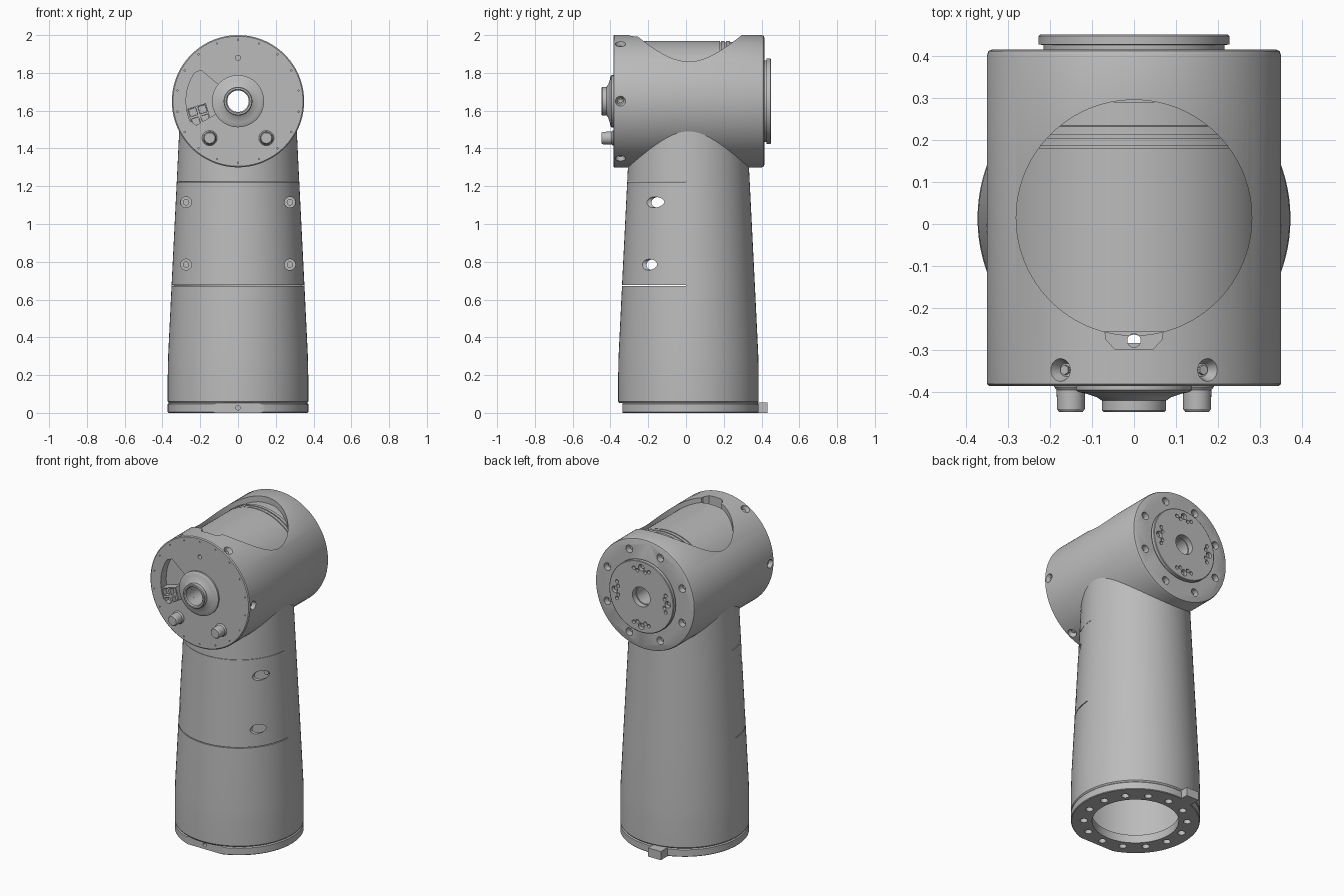
import bpy, bmesh
from math import sin, cos, pi, radians
from mathutils import Matrix, Vector

if "Cube" in bpy.data.objects:
    bpy.data.objects.remove(bpy.data.objects["Cube"])

grey = bpy.data.materials.new("machined_grey")
grey.use_nodes = True
grey.diffuse_color = (0.5, 0.5, 0.5, 1)
grey.node_tree.nodes["Principled BSDF"].inputs["Base Color"].default_value = (0.5, 0.5, 0.5, 1)

HEAD_Z, HEAD_R = 1.65, 0.35
LEG_Y = 0.013
HEAD = Vector((0, 0, HEAD_Z))
LEG = Vector((0, LEG_Y, 0))
Y, Z = Vector((0, 1, 0)), Vector((0, 0, 1))


def finish(name, bm):
    bmesh.ops.recalc_face_normals(bm, faces=bm.faces)
    mesh = bpy.data.meshes.new(name)
    bm.to_mesh(mesh)
    bm.free()
    mesh.materials.append(grey)
    ob = bpy.data.objects.new(name, mesh)
    bpy.context.collection.objects.link(ob)
    return ob


def lathe(name, profile, origin, axis=Z, tube=False, steps=96):
    """Turn (radius, height) points about an axis; a tube closes on itself."""
    bm = bmesh.new()
    turn = Z.rotation_difference(axis).to_matrix()
    rings = []
    for r, h in profile:
        rings.append([bm.verts.new(origin + turn @ Vector(
            (r * cos(2 * pi * i / steps), r * sin(2 * pi * i / steps), h)))
            for i in range(steps)])
    pairs = list(zip(rings, rings[1:]))
    if tube:
        pairs.append((rings[-1], rings[0]))
    else:
        bm.faces.new(rings[0])
        bm.faces.new(rings[-1])
    for a, b in pairs:
        for i in range(steps):
            j = (i + 1) % steps
            bm.faces.new((a[i], a[j], b[j], b[i]))
    return finish(name, bm)


def add_rod(bm, start, direction, length, r1, r2=None, steps=24):
    """Add a straight or conical rod to a mesh."""
    rot = Z.rotation_difference(direction).to_matrix().to_4x4()
    mid = Vector(start) + direction * length / 2
    bmesh.ops.create_cone(bm, cap_ends=True, segments=steps, radius1=r1,
                          radius2=r1 if r2 is None else r2, depth=length,
                          matrix=Matrix.Translation(mid) @ rot)


def add_box(bm, low, high):
    low, high = Vector(low), Vector(high)
    size = Matrix.Diagonal((*(high - low), 1))
    return bmesh.ops.create_cube(bm, size=1, matrix=Matrix.Translation((low + high) / 2) @ size)


def cut(ob, bm):
    """Subtract a mesh from an object."""
    cutter = finish("cutter", bm)
    cutter.hide_render = True
    mod = ob.modifiers.new("cut", 'BOOLEAN')
    mod.operation, mod.solver, mod.object = 'DIFFERENCE', 'EXACT', cutter
    bpy.context.view_layer.objects.active = ob
    bpy.ops.object.modifier_apply(modifier=mod.name)
    bpy.data.objects.remove(cutter)


def around(radius, angle, y):
    """Point around the head axis, angle measured from the right in front view."""
    return Vector((radius * cos(angle), y, HEAD_Z + radius * sin(angle)))


# Horizontal head housing
head = lathe("head_housing", [(0.344, -0.385), (HEAD_R, -0.38), (HEAD_R, 0.4),
                              (0.346, 0.411), (0.337, 0.415)], HEAD, Y, steps=128)

# Round top opening, then the shaft bore and the cable drill
bm = bmesh.new()
add_rod(bm, (0, 0.015, 1.78), Z, 0.4, 0.28, steps=96)
cut(head, bm)
bm = bmesh.new()
add_rod(bm, (0, -0.6, HEAD_Z), Y, 1.2, 0.057, steps=48)
cut(head, bm)

# Rounded pocket in front of the opening
bm = bmesh.new()
base = [bm.verts.new((x, y, 1.93)) for x, y in
        [(-0.07, -0.25), (-0.066, -0.275), (-0.045, -0.298), (0.045, -0.298), (0.066, -0.275), (0.07, -0.25)]]
top = bmesh.ops.extrude_face_region(bm, geom=[bm.faces.new(base)])["geom"]
bmesh.ops.translate(bm, vec=(0, 0, 0.2), verts=[v for v in top if isinstance(v, bmesh.types.BMVert)])
cut(head, bm)
bm = bmesh.new()
add_rod(bm, (0, -0.277, 1.1), Z, 1, 0.016)
cut(head, bm)

# Sector recess in the front face
bm = bmesh.new()
arc = [radians(140 + 7 * i) for i in range(11)]
pts = [around(0.275 - 0.02 * (i in (0, 10)), a, -0.5) for i, a in enumerate(arc)]
pts += [around(0.13, a, -0.5) for a in reversed(arc)]
out = bmesh.ops.extrude_face_region(bm, geom=[bm.faces.new([bm.verts.new(p) for p in pts])])["geom"]
bmesh.ops.translate(bm, vec=(0, 0.17, 0), verts=[v for v in out if isinstance(v, bmesh.types.BMVert)])
cut(head, bm)

# Radial screw holes, rear bolt holes and fine rim holes
bm = bmesh.new()
screws = bmesh.new()
for i in range(6):
    a = radians(30 + 60 * i) + radians(30) * 2
    a = radians(60 * i)
    inward = Vector((-cos(a), 0, -sin(a)))
    add_rod(bm, around(0.352, a, -0.347), inward, 0.03, 0.028, 0.016)
    add_rod(screws, around(0.332, a, -0.347), inward, 0.02, 0.012, steps=6)
for i in range(8):
    a = radians(22.5 + 45 * i)
    add_rod(bm, around(0.285, a, 0.375), Y, 0.06, 0.024)
    add_rod(screws, around(0.285, a, 0.37), Y, 0.02, 0.013, steps=6)
for i in range(18):
    add_rod(bm, around(0.325, radians(10 + 20 * i), -0.4), Y, 0.025, 0.004, steps=8)
add_rod(bm, around(0.23, pi / 2, -0.4), Y, 0.05, 0.013)
cut(head, bm)
finish("head_screws", screws)

# Inner drum seen through the opening, with two grooves
lathe("inner_drum", [(0.057, -0.255), (0.32, -0.255), (0.32, 0.18), (0.312, 0.18), (0.312, 0.186),
                     (0.32, 0.186), (0.32, 0.205), (0.312, 0.205), (0.312, 0.212), (0.32, 0.212),
                     (0.32, 0.232), (0.314, 0.234), (0.314, 0.29), (0.057, 0.29)], HEAD, Y, tube=True)

# Front hub
lathe("front_hub", [(0.057, -0.3), (0.057, -0.44), (0.063, -0.447), (0.072, -0.447), (0.076, -0.443),
                    (0.076, -0.42), (0.088, -0.412), (0.115, -0.403), (0.13, -0.4), (0.138, -0.395),
                    (0.138, -0.3)], HEAD, Y, tube=True, steps=64)

# Front locating posts
for side, label in ((1, "left"), (-1, "right")):
    lathe(label + "_post", [(0.04, -0.37), (0.04, -0.387), (0.034, -0.395), (0.033, -0.44), (0.028, -0.447)],
          Vector((side * 0.15, 0, 1.455)), Y, steps=32)

# Four-way connector with sunken sockets
bm = bmesh.new()
place = Matrix.Translation((-0.205, -0.385, 1.575)) @ Matrix.Rotation(radians(-17), 4, 'Y')
bmesh.ops.create_grid(bm, x_segments=2, y_segments=2, size=0.052,
                      matrix=place @ Matrix.Rotation(pi / 2, 4, 'X'))
fronts = bm.faces[:]
sides = bmesh.ops.extrude_face_region(bm, geom=fronts, use_keep_orig=True)["geom"]
bmesh.ops.translate(bm, vec=(0, 0.07, 0), verts=[v for v in sides if isinstance(v, bmesh.types.BMVert)])
bmesh.ops.recalc_face_normals(bm, faces=bm.faces)
bmesh.ops.inset_individual(bm, faces=fronts, thickness=0.009)
bmesh.ops.inset_individual(bm, faces=fronts, thickness=0.001, depth=-0.03)
finish("connector", bm)

# Rear output flange with four screw clusters
flange = lathe("output_flange", [(0.062, 0.38), (0.215, 0.38), (0.215, 0.425), (0.227, 0.427),
                                 (0.227, 0.447), (0.223, 0.45), (0.062, 0.45)], HEAD, Y, tube=True)
bm = bmesh.new()
screws = bmesh.new()
for i in range(4):
    a = pi / 2 * i
    add_rod(bm, around(0.187, a, 0.425), Y, 0.05, 0.02)
    add_rod(screws, around(0.187, a, 0.42), Y, 0.018, 0.012, steps=6)
    for da, r in ((-0.3, 0.18), (-0.17, 0.165), (0.17, 0.165), (0.3, 0.18)):
        add_rod(bm, around(r, a + da, 0.43), Y, 0.05, 0.011)
cut(flange, bm)
finish("flange_screws", screws)

# Tapered hollow leg
outer = [(0.366, 0.052), (0.372, 0.06), (0.372, 0.2), (0.37, 0.3), (0.352, 0.67), (0.323, 1.25), (0.311, 1.5)]
leg = lathe("leg", outer + [(r - 0.015, h) for r, h in reversed(outer)], LEG, tube=True)

# Cover seams and cover screw pockets on the leg front
bm = bmesh.new()
add_box(bm, (-0.5, -0.5, 0.673), (0.5, 0, 0.678))
add_box(bm, (-0.5, -0.5, 1.222), (0.5, 0, 1.224))
cut(leg, bm)
bm = bmesh.new()
seats = bmesh.new()
for x in (-0.275, 0.275):
    for z in (0.785, 1.115):
        add_rod(bm, (x, -0.45, z), Y, 0.365, 0.029)
        add_rod(seats, (x, -0.088, z), Y, 0.04, 0.03)
        add_rod(seats, (x, -0.11, z), Y, 0.04, 0.017, steps=16)
cut(leg, bm)
finish("cover_screws", seats)

# Base ring with a front flat and bolt circle
ring = lathe("base_ring", [(0.25, 0), (0.368, 0), (0.372, 0.004), (0.372, 0.046), (0.366, 0.052),
                           (0.25, 0.052)], LEG, tube=True)
bm = bmesh.new()
add_box(bm, (-0.5, -0.5, -0.1), (0.5, -0.335, 0.1))
for i in range(14):
    a = -pi / 2 + 2 * pi * i / 14
    add_rod(bm, (0.298 * cos(a), LEG_Y + 0.298 * sin(a), -0.05), Z, 0.2, 0.022)
cut(ring, bm)
bm = bmesh.new()
add_rod(bm, (0, -0.4, 0.027), Y, 0.09, 0.012)
cut(ring, bm)

# Rear alignment tab
bm = bmesh.new()
add_box(bm, (-0.125, 0.34, 0), (-0.035, 0.432, 0.055))
finish("alignment_tab", bm)

# Smooth shading with sharp edges kept
for ob in bpy.context.scene.objects:
    ob.select_set(ob.type == 'MESH')
bpy.context.view_layer.objects.active = head
bpy.ops.object.shade_smooth_by_angle(angle=radians(30))
